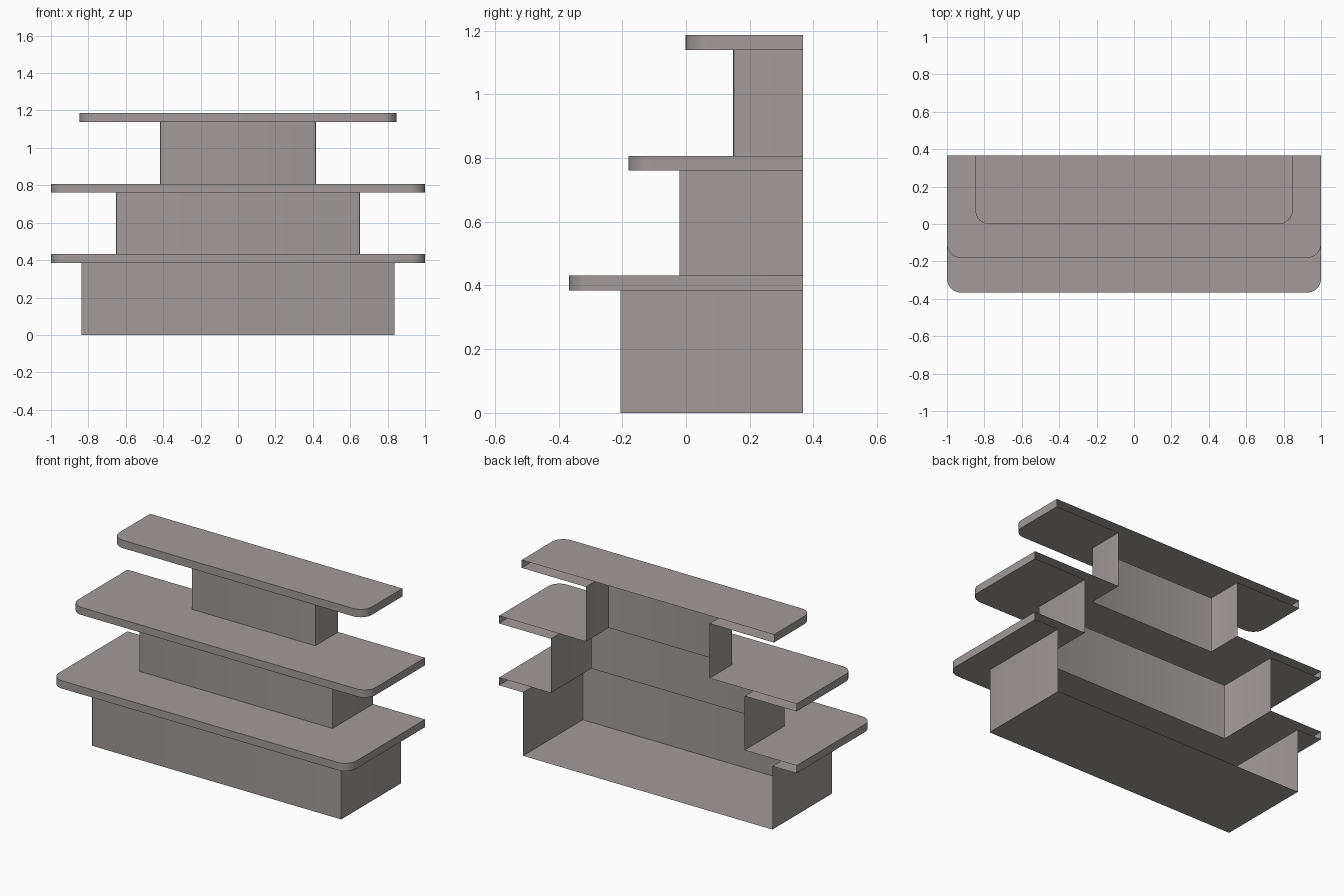
import bpy, bmesh, math

if "Cube" in bpy.data.objects:
    bpy.data.objects.remove(bpy.data.objects["Cube"])

BACK = 0.367

mat = bpy.data.materials.new("warm grey")
mat.diffuse_color = (0.36, 0.33, 0.325, 1)
mat.use_nodes = True
mat.node_tree.nodes["Principled BSDF"].inputs["Base Color"].default_value = mat.diffuse_color


def outline(half, front, r, seg):
    """Open U outline: back left, round the front corners, back right."""
    pts = [(-half, BACK)]
    for cx, start in ((-half + r, math.pi), (half - r, 1.5 * math.pi)):
        for i in range(seg + 1):
            a = start + i / seg * math.pi / 2
            pts.append((cx + r * math.cos(a), front + r + r * math.sin(a)))
    return pts + [(half, BACK)]


def shell(name, pts, z0, z1, bottom=None, top=None):
    """Walls along an outline, open at the back, with optional end plates.
    Each plate is the outline minus a notch outline ([] means solid)."""
    bm = bmesh.new()
    lo = [bm.verts.new((x, y, z0)) for x, y in pts]
    hi = [bm.verts.new((x, y, z1)) for x, y in pts]
    for i in range(len(pts) - 1):
        bm.faces.new((lo[i], lo[i + 1], hi[i + 1], hi[i]))
    for ring, notch, z, up in ((lo, bottom, z0, False), (hi, top, z1, True)):
        if notch is None:
            continue
        loop = ring + [bm.verts.new((x, y, z)) for x, y in reversed(notch)]
        bm.faces.new(loop if up else loop[::-1])
    me = bpy.data.meshes.new(name)
    bm.to_mesh(me)
    bm.free()
    me.materials.append(mat)
    ob = bpy.data.objects.new(name, me)
    bpy.context.collection.objects.link(ob)
    bpy.ops.object.select_all(action='DESELECT')
    ob.select_set(True)
    bpy.context.view_layer.objects.active = ob
    bpy.ops.object.shade_smooth_by_angle(angle=math.radians(30))


# each tier: name, box half width, box front, slab half width, slab front,
# box bottom, slab bottom, slab top
tiers = [
    ("lower", 0.838, -0.206, 1.0, -0.367, 0.0, 0.385, 0.432),
    ("middle", 0.651, -0.021, 1.0, -0.181, 0.432, 0.761, 0.807),
    ("upper", 0.416, 0.148, 0.848, -0.001, 0.807, 1.139, 1.187),
]
boxes = [outline(t[1], t[2], 0.005, 3) for t in tiers]

for i, (name, bw, bf, sw, sf, z0, z1, z2) in enumerate(tiers):
    # plinth box: only the lowest one has a floor
    shell(name + "_plinth", boxes[i], z0, z1, bottom=[] if i == 0 else None)
    # hollow shelf, notched where the plinths meet it
    above = boxes[i + 1] if i < 2 else []
    shell(name + "_shelf", outline(sw, sf, 0.075, 10), z1, z2,
          bottom=boxes[i], top=above)
